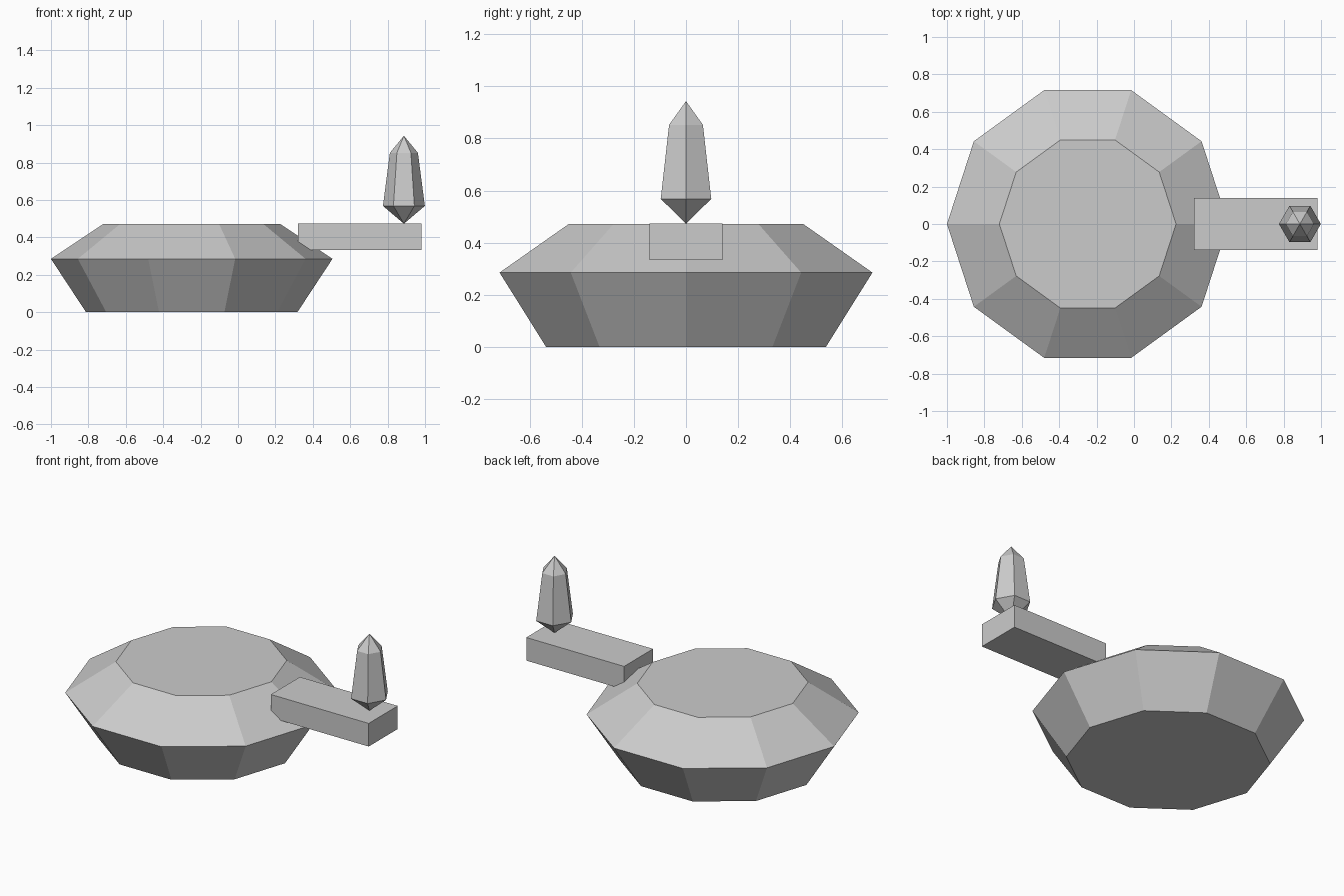
import bpy, bmesh
from math import cos, sin, tau

if "Cube" in bpy.data.objects:
    bpy.data.objects.remove(bpy.data.objects["Cube"])


def add_object(name, bm):
    bmesh.ops.recalc_face_normals(bm, faces=bm.faces)
    mesh = bpy.data.meshes.new(name)
    bm.to_mesh(mesh)
    bm.free()
    obj = bpy.data.objects.new(name, mesh)
    bpy.context.collection.objects.link(obj)
    return obj


def lathe(name, profile, sides, x):
    """Faceted solid from (radius, z) points; radius 0 makes a point."""
    bm = bmesh.new()
    rings = []
    for r, z in profile:
        count = sides if r > 0 else 1
        rings.append([bm.verts.new((x + r * cos(tau * i / sides), r * sin(tau * i / sides), z))
                      for i in range(count)])
    for a, b in zip(rings, rings[1:]):
        for i in range(sides):
            j = (i + 1) % sides
            corners = [a[i % len(a)], a[j % len(a)], b[j % len(b)], b[i % len(b)]]
            bm.faces.new(list(dict.fromkeys(corners)))
    for ring in (rings[0], rings[-1]):
        if len(ring) > 1:
            bm.faces.new(ring)
    return add_object(name, bm)


# Ten-sided lamp body
lathe("lamp_body", [(0.565, 0), (0.7525, 0.285), (0.4725, 0.472)], 10, -0.2475)

# Straight spout reaching out of the body
bm = bmesh.new()
bmesh.ops.create_cube(bm, size=1)
for v in bm.verts:
    v.co = (0.65 + v.co.x * 0.66, v.co.y * 0.28, 0.403 + v.co.z * 0.141)
add_object("spout", bm)

# Six-sided flame standing on its point
lathe("flame", [(0, 0.473), (0.112, 0.568), (0.075, 0.852), (0, 0.943)], 6, 0.887)
